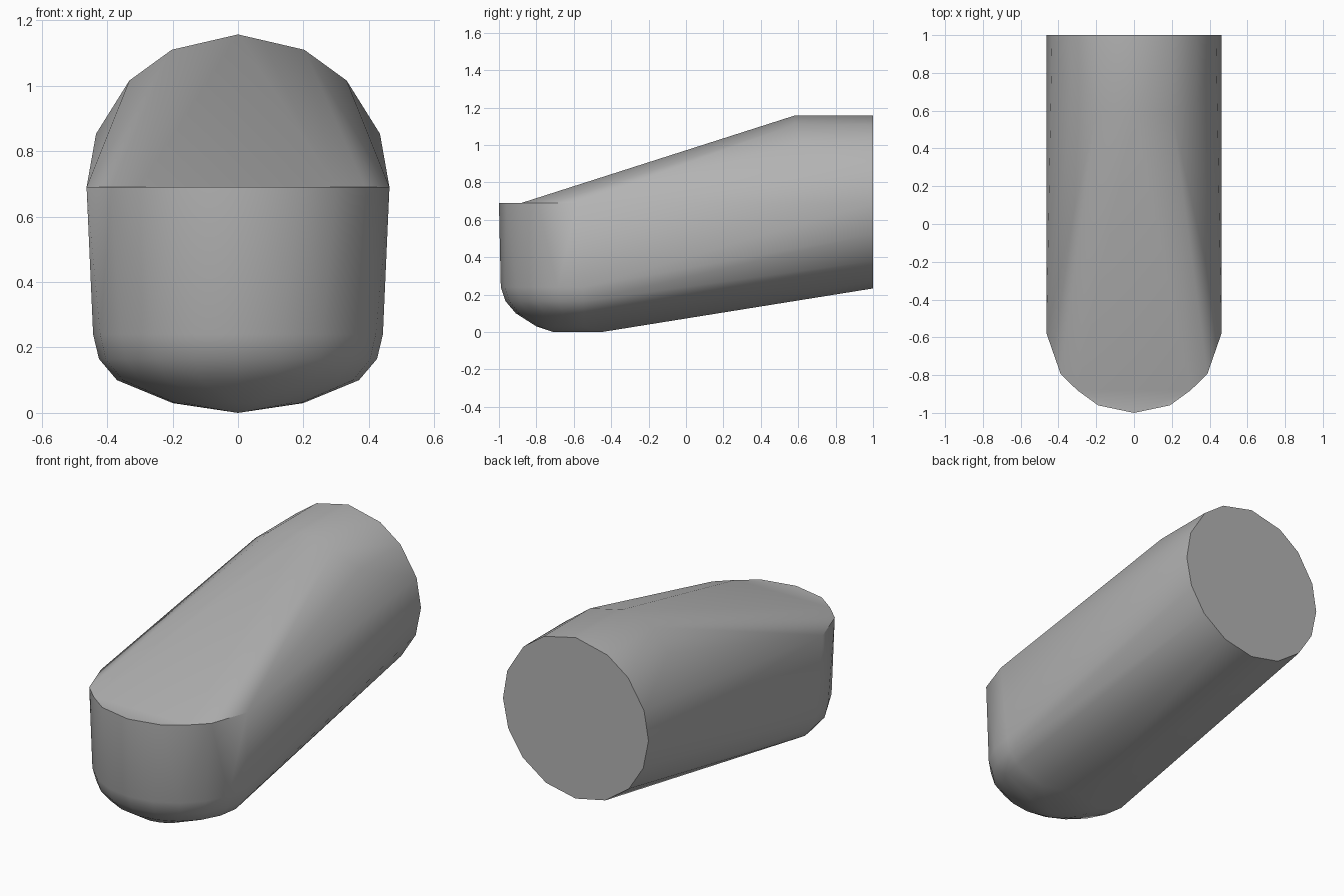
import bpy, bmesh, math

cube = bpy.data.objects.get("Cube")
if cube:
    bpy.data.objects.remove(cube, do_unlink=True)

mat = bpy.data.materials.new("plain grey")
mat.use_nodes = True
grey = (0.45, 0.45, 0.45, 1)
mat.diffuse_color = grey
mat.node_tree.nodes["Principled BSDF"].inputs["Base Color"].default_value = grey

RADIUS, AXIS_Z, RIM_Z = 0.462, 0.695, 0.69
LIP_START = -0.88
bm = bmesh.new()
points = set()


def add(x, y, z):
    """Collect a point and its mirror image."""
    points.add((x, y, z))
    points.add((-x if x else 0.0, y, z))


def on_barrel(degrees, y):
    """Point on the round barrel, angle measured from the top."""
    a = math.radians(degrees)
    x = 0.0 if degrees in (0, 180) else RADIUS * math.sin(a)
    add(x, y, AXIS_Z + RADIUS * math.cos(a))


# Round rear end and the shoulder where the sloped top begins
for degrees in (0, 26, 46, 70, 91, 112, 133, 156, 180):
    on_barrel(degrees, 1.0)
for degrees, y in ((0, 0.58), (26, 0.58), (46, 0.63)):
    on_barrel(degrees, y)

# Rounded front rim; the lip is lowered while hulling, then levelled
for x, y in ((0, -1.0), (0.19, -0.96), (0.3, -0.88), (0.388, -0.795), (0.463, -0.58)):
    add(x, y, RIM_Z - max(0, LIP_START - y) * 0.45)

# Rounded chin: shrinking half-oval rings down to the keel
for half_width, front, z in ((0.443, -0.99, 0.24), (0.425, -0.965, 0.165),
                             (0.37, -0.91, 0.1), (0.2, -0.8, 0.03)):
    for i in range(6):
        a = math.radians(18 * i)
        x = half_width * math.sin(a) if i else 0.0
        add(x, -0.55 + (front + 0.55) * math.cos(a), z)
for y in (-0.71, -0.45):
    add(0.0, y, 0.0)

# Skin the points and level the front lip
for p in sorted(points):
    bm.verts.new(p)
hull = bmesh.ops.convex_hull(bm, input=bm.verts[:])
loose = [v for v in bm.verts if not v.link_faces]
bmesh.ops.delete(bm, geom=loose, context='VERTS')
for v in bm.verts:
    if v.co.y < LIP_START and v.co.z > 0.5:
        v.co.z = RIM_Z
bmesh.ops.dissolve_limit(bm, angle_limit=math.radians(0.5),
                         verts=bm.verts[:], edges=bm.edges[:])
bmesh.ops.recalc_face_normals(bm, faces=bm.faces[:])

mesh = bpy.data.meshes.new("rounded_body")
bm.to_mesh(mesh)
bm.free()
mesh.materials.append(mat)
body = bpy.data.objects.new("rounded_body", mesh)
bpy.context.collection.objects.link(body)

# Smooth sides with crisp rim and rear edge
bpy.ops.object.select_all(action='DESELECT')
body.select_set(True)
bpy.context.view_layer.objects.active = body
bpy.ops.object.shade_smooth_by_angle(angle=math.radians(35))
